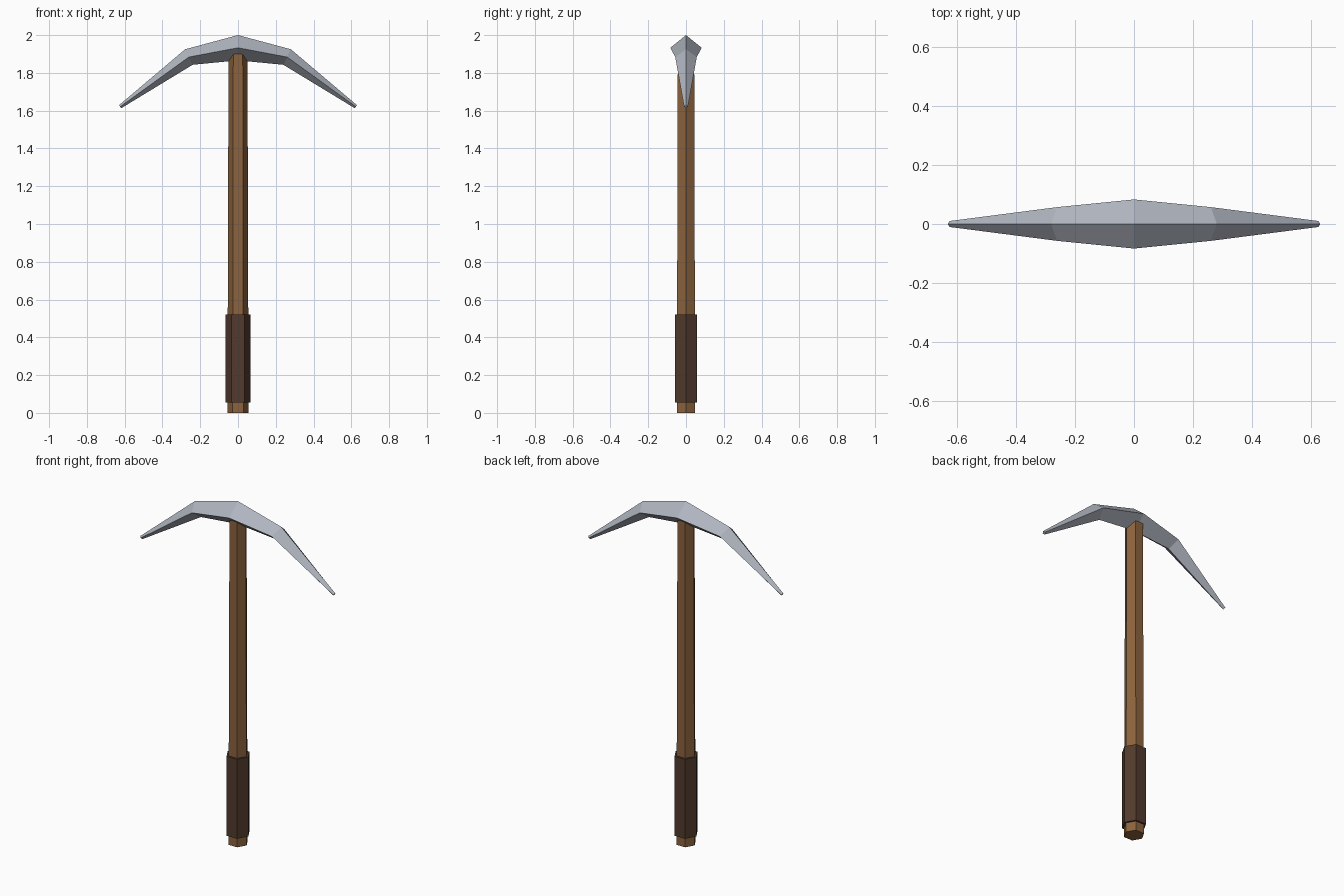
import bpy, bmesh
from math import radians

if "Cube" in bpy.data.objects:
    bpy.data.objects.remove(bpy.data.objects["Cube"])


def material(name, rgb):
    m = bpy.data.materials.new(name)
    m.diffuse_color = (*rgb, 1)
    m.use_nodes = True
    m.node_tree.nodes["Principled BSDF"].inputs["Base Color"].default_value = m.diffuse_color
    return m


def hex_shaft(name, r_bottom, r_top, z0, z1, mat):
    # six-sided shaft with corners on the x axis
    bpy.ops.mesh.primitive_cone_add(vertices=6, radius1=r_bottom, radius2=r_top,
                                    depth=z1 - z0, location=(0, 0, (z0 + z1) / 2),
                                    rotation=(0, 0, radians(30)))
    obj = bpy.context.object
    obj.name = name
    obj.data.materials.append(mat)
    return obj


wood = material("wood", (0.26, 0.125, 0.048))
leather = material("leather", (0.085, 0.042, 0.026))
steel = material("steel", (0.43, 0.46, 0.52))

# Handle and grip wrap
hex_shaft("handle", 0.056, 0.05, 0, 1.93, wood)
hex_shaft("grip", 0.067, 0.067, 0.055, 0.52, leather)

# Pick head: diamond sections swept along an arc
# each station: centre x, centre z, half-height offset (x, z), half width y
half = [(0.26, 1.884, 0.02, 0.041, 0.057), (0.624, 1.621, 0.006, 0.008, 0.01)]
left = [(-x, z, -dx, dz, w) for x, z, dx, dz, w in reversed(half)]
stations = left + [(0, 1.933, 0, 0.067, 0.083)] + half

bm = bmesh.new()
rings = []
for x, z, dx, dz, w in stations:
    corners = [(x + dx, 0, z + dz), (x, w, z), (x - dx, 0, z - dz), (x, -w, z)]
    rings.append([bm.verts.new(c) for c in corners])
for a, b in zip(rings, rings[1:]):
    for i in range(4):
        j = (i + 1) % 4
        bm.faces.new((a[i], a[j], b[j], b[i]))
bm.faces.new(rings[0])
bm.faces.new(rings[-1])
bmesh.ops.recalc_face_normals(bm, faces=bm.faces)
mesh = bpy.data.meshes.new("pick_head")
bm.to_mesh(mesh)
bm.free()
mesh.materials.append(steel)
bpy.context.collection.objects.link(bpy.data.objects.new("pick_head", mesh))
